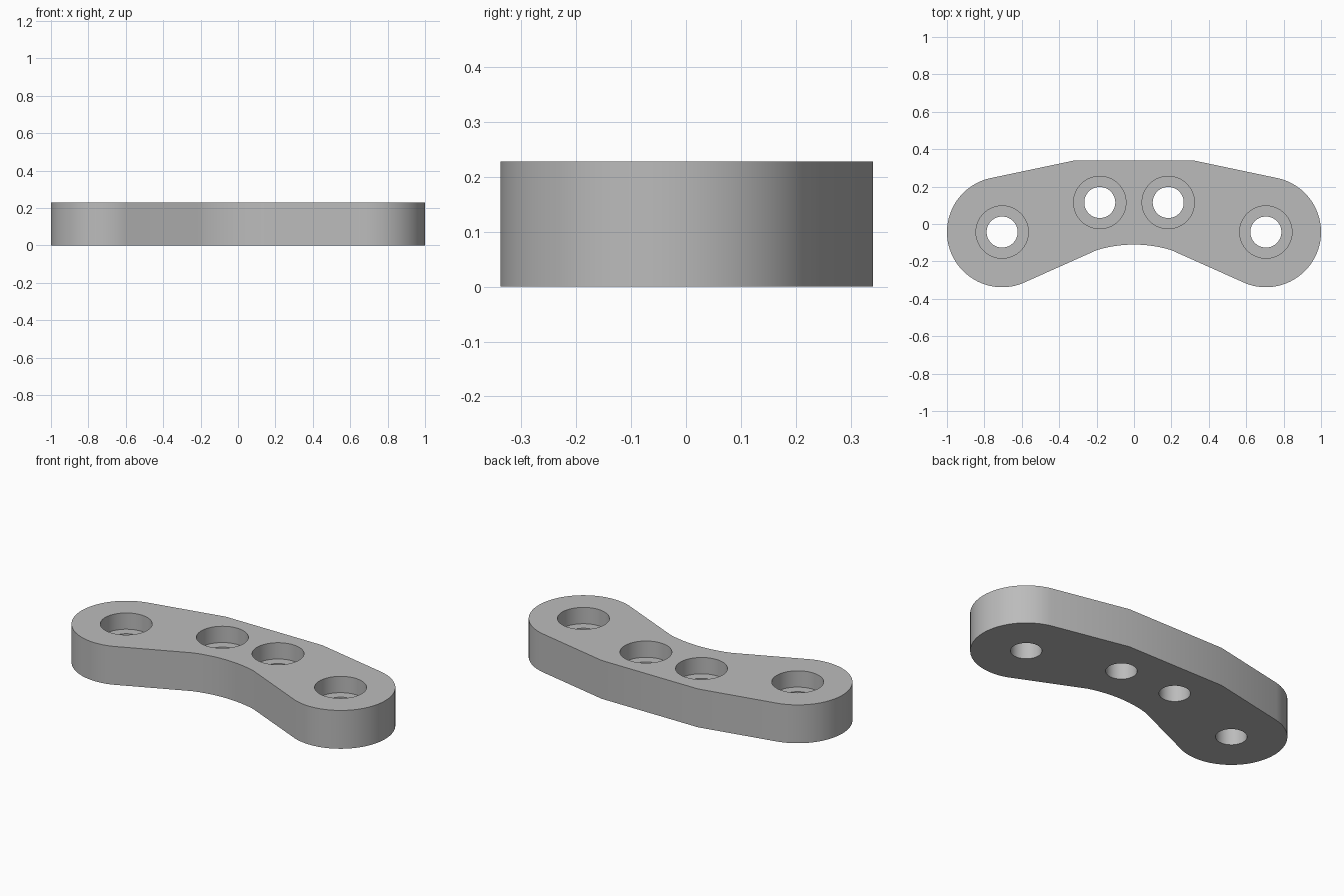
import bpy, bmesh, math
from math import atan2, cos, sin, pi

if "Cube" in bpy.data.objects:
    bpy.data.objects.remove(bpy.data.objects["Cube"], do_unlink=True)

THICK = 0.228
END = (0.705, -0.043)      # centre of the rounded right end
END_R = 0.295
HOLES = [END, (0.183, 0.115)]
BORE_R, SINK_R, SINK_DEPTH = 0.083, 0.14, 0.097


def arc(centre, radius, a0, a1, steps):
    return [(centre[0] + radius * cos(a0 + (a1 - a0) * i / steps),
             centre[1] + radius * sin(a0 + (a1 - a0) * i / steps))
            for i in range(steps + 1)]


def mesh_object(name, bm):
    bmesh.ops.recalc_face_normals(bm, faces=bm.faces)
    mesh = bpy.data.meshes.new(name)
    bm.to_mesh(mesh)
    bm.free()
    obj = bpy.data.objects.new(name, mesh)
    bpy.context.collection.objects.link(obj)
    return obj


# Material
grey = bpy.data.materials.new("plain grey")
grey.use_nodes = True
colour = (0.5, 0.5, 0.5, 1)
grey.diffuse_color = colour
grey.node_tree.nodes["Principled BSDF"].inputs["Base Color"].default_value = colour

# Right half of the outline: concave front, rounded end, sloped and flat back
dip_x, dip_apex, dip_r = 0.2, -0.11, 0.68
dip_half = math.asin(dip_x / dip_r)
half = arc((0, dip_apex - dip_r), dip_r, pi / 2, pi / 2 - dip_half, 10)
half += arc(END, END_R, atan2(-0.275, -0.107), atan2(0.287, 0.07), 48)
half.append((0.317, 0.34))
outline = half + [(-x, y) for x, y in reversed(half[1:])]

# Extruded plate
bm = bmesh.new()
base = bm.faces.new([bm.verts.new((x, y, 0)) for x, y in outline])
top = bmesh.ops.extrude_face_region(bm, geom=[base])["geom"]
bmesh.ops.translate(bm, vec=(0, 0, THICK),
                    verts=[v for v in top if isinstance(v, bmesh.types.BMVert)])
plate = mesh_object("bracket_plate", bm)
plate.data.materials.append(grey)

# Stepped cutter for each counterbored hole, spun from a profile
step = THICK - SINK_DEPTH
profile = [(0, -0.1), (BORE_R, -0.1), (BORE_R, step), (SINK_R, step),
           (SINK_R, THICK + 0.1), (0, THICK + 0.1)]
bpy.context.view_layer.objects.active = plate
for cx, cy in HOLES:
    for side in (-1, 1):
        bm = bmesh.new()
        verts = [bm.verts.new((r, 0, z)) for r, z in profile]
        edges = [bm.edges.new(pair) for pair in zip(verts, verts[1:])]
        bmesh.ops.spin(bm, geom=verts + edges, cent=(0, 0, 0), axis=(0, 0, 1),
                       angle=2 * pi, steps=64, use_merge=True)
        bmesh.ops.remove_doubles(bm, verts=bm.verts, dist=0.0001)
        bmesh.ops.translate(bm, vec=(side * cx, cy, 0), verts=bm.verts)
        cutter = mesh_object("hole_cutter", bm)
        cutter.hide_render = True
        cut = plate.modifiers.new("hole", "BOOLEAN")
        cut.operation, cut.solver, cut.object = "DIFFERENCE", "EXACT", cutter
        bpy.ops.object.modifier_apply(modifier=cut.name)
        bpy.data.objects.remove(cutter, do_unlink=True)

# Smooth curved walls, sharp rims
bpy.ops.object.select_all(action="DESELECT")
plate.select_set(True)
bpy.ops.object.shade_smooth_by_angle(angle=math.radians(20))
